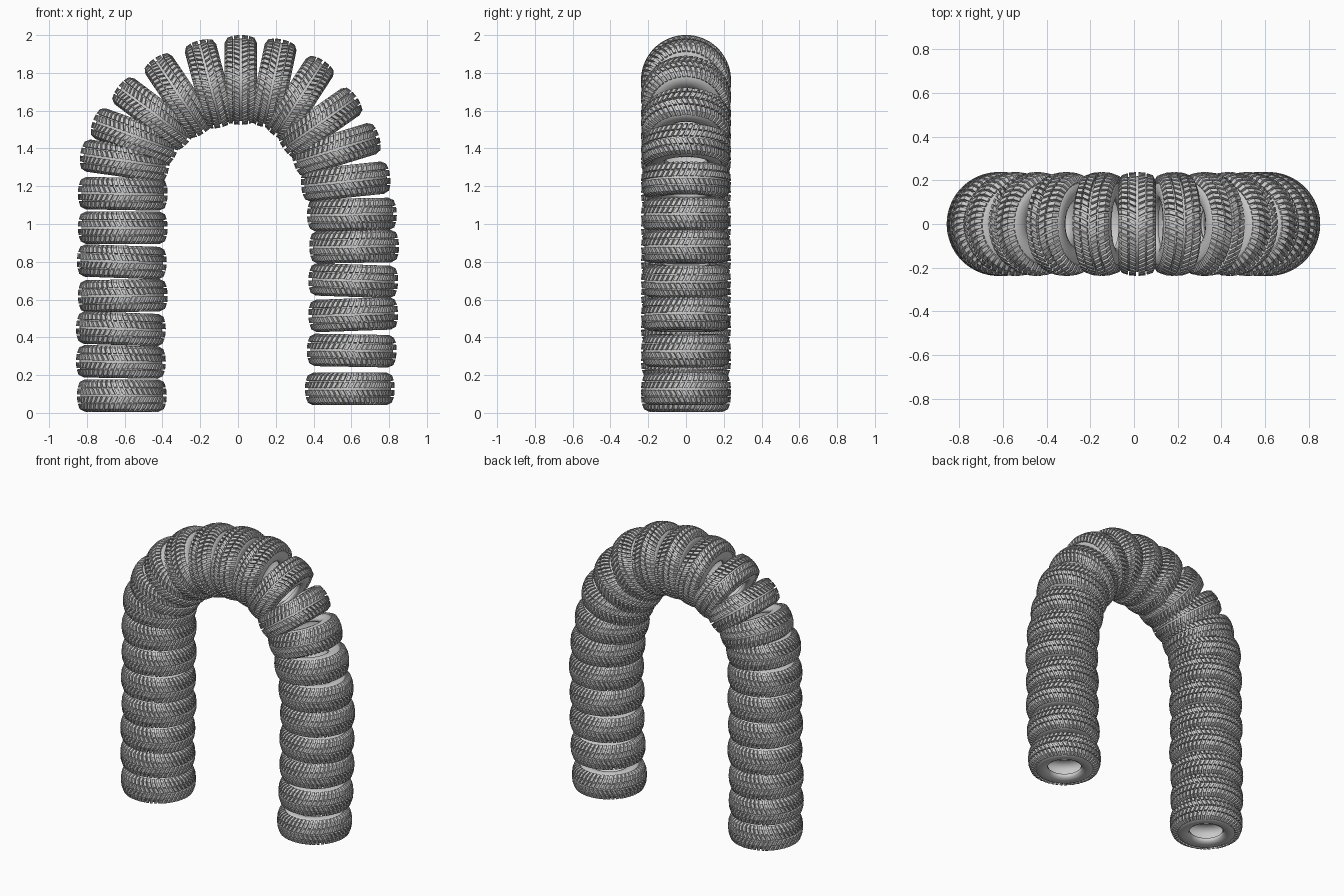
import bpy, bmesh, math

if "Cube" in bpy.data.objects:
    bpy.data.objects.remove(bpy.data.objects["Cube"])

LUGS = 48  # tread blocks per row


def ring(bm, r, z, n=48):
    return [bm.verts.new((r * math.cos(2 * math.pi * i / n),
                          r * math.sin(2 * math.pi * i / n), z)) for i in range(n)]


def lathe_closed(bm, profile):
    rings = [ring(bm, r, z) for r, z in profile]
    for a, b in zip(rings, rings[1:] + rings[:1]):
        for i in range(len(a)):
            j = (i + 1) % len(a)
            bm.faces.new((a[i], a[j], b[j], b[i])).smooth = True


def lug(bm, stations, start, side, width):
    """Tread block following (outer r, outer z, root r, root z, skew) stations."""
    sections = []
    for ro, zo, rb, zb, skew in stations:
        a0, a1 = start + skew - width / 2, start + skew + width / 2
        sections.append([bm.verts.new((r * math.cos(a), r * math.sin(a), z * side))
                         for r, z, a in ((rb, zb, a0), (ro, zo, a0),
                                         (ro, zo, a1), (rb, zb, a1))])
    for p, q in zip(sections, sections[1:]):
        for k in range(3):
            bm.faces.new((p[k], p[k + 1], q[k + 1], q[k]))
    bm.faces.new(sections[0])
    bm.faces.new(sections[-1][::-1])


def tyre_mesh():
    bm = bmesh.new()
    # hollow carcass: outside half-profile, then inner cavity, both mirrored
    out = [(0.108, 0.052), (0.114, 0.072), (0.135, 0.083), (0.160, 0.086),
           (0.183, 0.081), (0.203, 0.066), (0.215, 0.040)]
    cav = [(0.203, 0.035), (0.190, 0.058), (0.160, 0.073), (0.130, 0.070), (0.116, 0.052)]
    prof = out + [(0.219, 0)] + [(r, -z) for r, z in out[::-1]]
    prof += [(r, -z) for r, z in cav[::-1]] + [(0.207, 0)] + cav
    lathe_closed(bm, prof)
    # chevron tread: a centre row and a shoulder row on each side
    pitch = 2 * math.pi / LUGS
    centre = [(0.238, 0.006, 0.214, 0.006, 0), (0.235, 0.037, 0.208, 0.034, pitch * 0.55)]
    shoulder = [(0.233, 0.044, 0.206, 0.040, pitch * 0.1),
                (0.223, 0.072, 0.194, 0.060, pitch * 0.45),
                (0.195, 0.086, 0.182, 0.074, pitch * 0.6)]
    for i in range(LUGS):
        for side in (1, -1):
            offset = 0 if side > 0 else pitch / 2
            lug(bm, centre, i * pitch + offset, side, pitch * 0.62)
            lug(bm, shoulder, i * pitch + offset + pitch * 0.5, side, pitch * 0.62)
    bmesh.ops.recalc_face_normals(bm, faces=bm.faces)
    me = bpy.data.meshes.new("tyre")
    bm.to_mesh(me)
    bm.free()
    return me


# x, z of each tyre and the angle of its outward direction around the arch
tyres = [(-0.615, 0.092, 180), (-0.62, 0.27, 179), (-0.62, 0.445, 178), (-0.61, 0.62, 181),
         (-0.615, 0.80, 178), (-0.61, 0.98, 180), (-0.61, 1.16, 179), (-0.60, 1.335, 172),
         (-0.545, 1.465, 160), (-0.445, 1.585, 143), (-0.31, 1.68, 124), (-0.148, 1.742, 105),
         (0.015, 1.763, 90), (0.185, 1.745, 78), (0.325, 1.665, 57), (0.435, 1.535, 35),
         (0.52, 1.395, 17), (0.57, 1.225, 6), (0.603, 1.05, 1), (0.615, 0.88, 1),
         (0.61, 0.70, -2), (0.61, 0.52, 2), (0.602, 0.33, -1), (0.592, 0.127, 0)]
mesh = tyre_mesh()
for n, (x, z, ang) in enumerate(tyres):
    ob = bpy.data.objects.new(f"tyre_{n + 1:02d}", mesh)
    ob.location = (x, 0, z)
    ob.rotation_euler = (0, -math.radians(ang), 0)
    bpy.context.collection.objects.link(ob)
